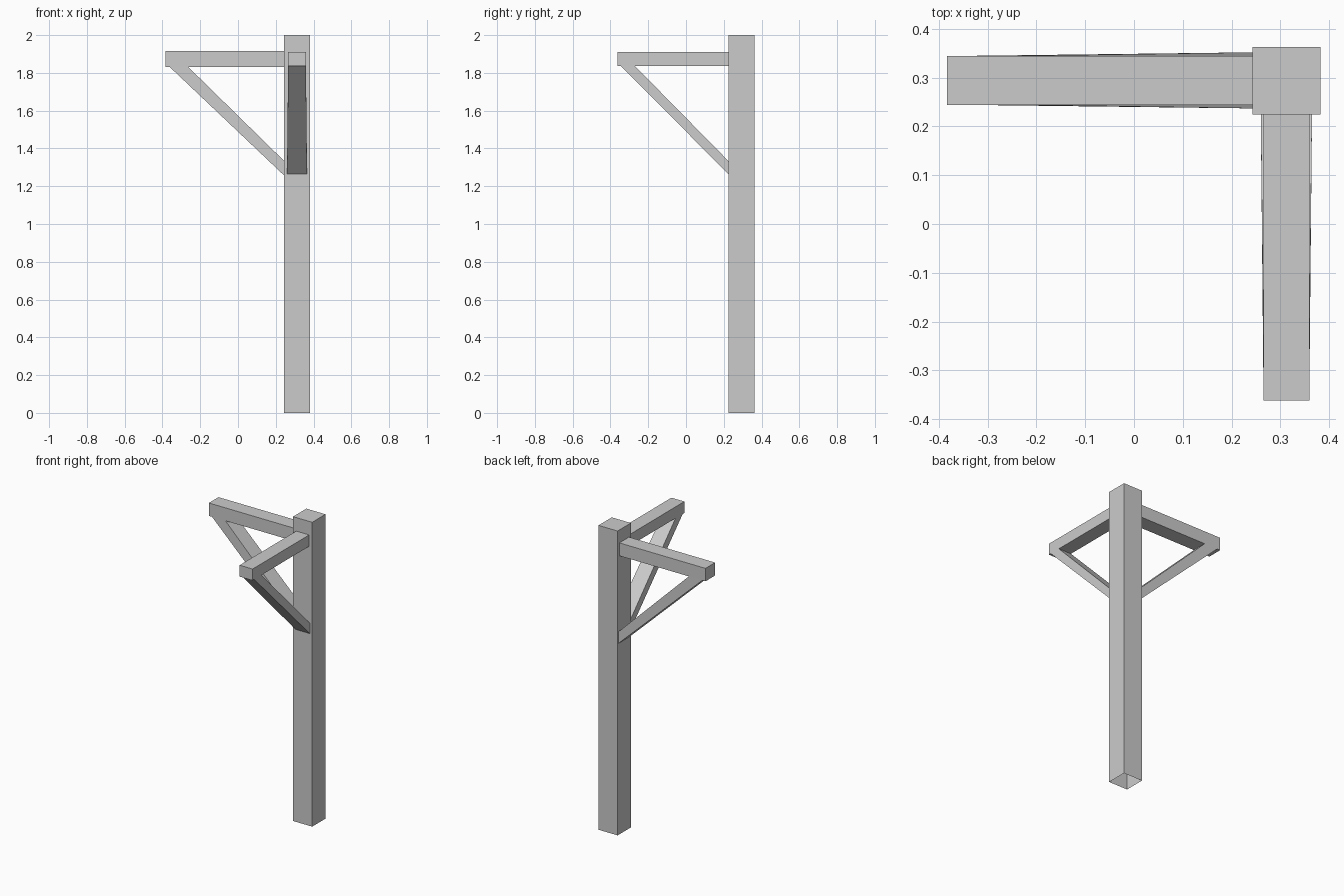
import bpy
import bmesh
from mathutils import Vector

cube = bpy.data.objects.get("Cube")
if cube:
    bpy.data.objects.remove(cube, do_unlink=True)

grey = bpy.data.materials.new("plain grey")
grey.use_nodes = True
colour = (0.6, 0.6, 0.6, 1)
grey.diffuse_color = colour
grey.node_tree.nodes["Principled BSDF"].inputs["Base Color"].default_value = colour


def bar(name, start, end, open_start=False, open_end=False):
    """Join two four-cornered sections into a bar, leaving chosen ends open."""
    bm = bmesh.new()
    a = [bm.verts.new(p) for p in start]
    b = [bm.verts.new(p) for p in end]
    for i in range(4):
        j = (i + 1) % 4
        bm.faces.new((a[i], a[j], b[j], b[i]))
    if not open_start:
        bm.faces.new(a[::-1])
    if not open_end:
        bm.faces.new(b)
    bmesh.ops.recalc_face_normals(bm, faces=bm.faces)
    # Keep normals outward on bars with an open end
    middle = sum((v.co for v in bm.verts), Vector()) / 8
    side = bm.faces[:][0]
    if side.normal.dot(side.calc_center_median() - middle) < 0:
        bmesh.ops.reverse_faces(bm, faces=bm.faces)
    mesh = bpy.data.meshes.new(name)
    bm.to_mesh(mesh)
    bm.free()
    mesh.materials.append(grey)
    bpy.context.collection.objects.link(bpy.data.objects.new(name, mesh))


def arm(side, place, tip, post, centre, half, low, high, brace_top, brace_foot, foot_half):
    """Horizontal beam and its widening brace; place(along, across, z) gives a point."""
    def upright(along):
        return [place(along, centre + s * half, z)
                for s, z in ((-1, low), (1, low), (1, high), (-1, high))]

    bar(side + "_beam", upright(tip), upright(post), open_end=True)
    outer, inner = brace_top
    bottom, top = brace_foot
    head = [place(u, centre + s * half, low)
            for s, u in ((-1, outer), (1, outer), (1, inner), (-1, inner))]
    foot = [place(post, centre + s * foot_half, z)
            for s, z in ((-1, bottom), (1, bottom), (1, top), (-1, top))]
    bar(side + "_brace", head, foot, open_start=True, open_end=True)


# Hollow post, open underneath
corners = ((0.243, 0.225), (0.382, 0.225), (0.382, 0.363), (0.243, 0.363))
bar("post", [(x, y, 0) for x, y in corners], [(x, y, 2) for x, y in corners],
    open_start=True)

# Arm reaching sideways
arm("right", lambda u, v, z: (u, v, z), -0.383, 0.243, 0.2945, 0.05,
    1.83, 1.915, (-0.36, -0.262), (1.258, 1.335), 0.0575)

# Arm reaching forward
arm("front", lambda u, v, z: (v, u, z), -0.362, 0.225, 0.3125, 0.047,
    1.836, 1.911, (-0.345, -0.27), (1.264, 1.333), 0.0525)
